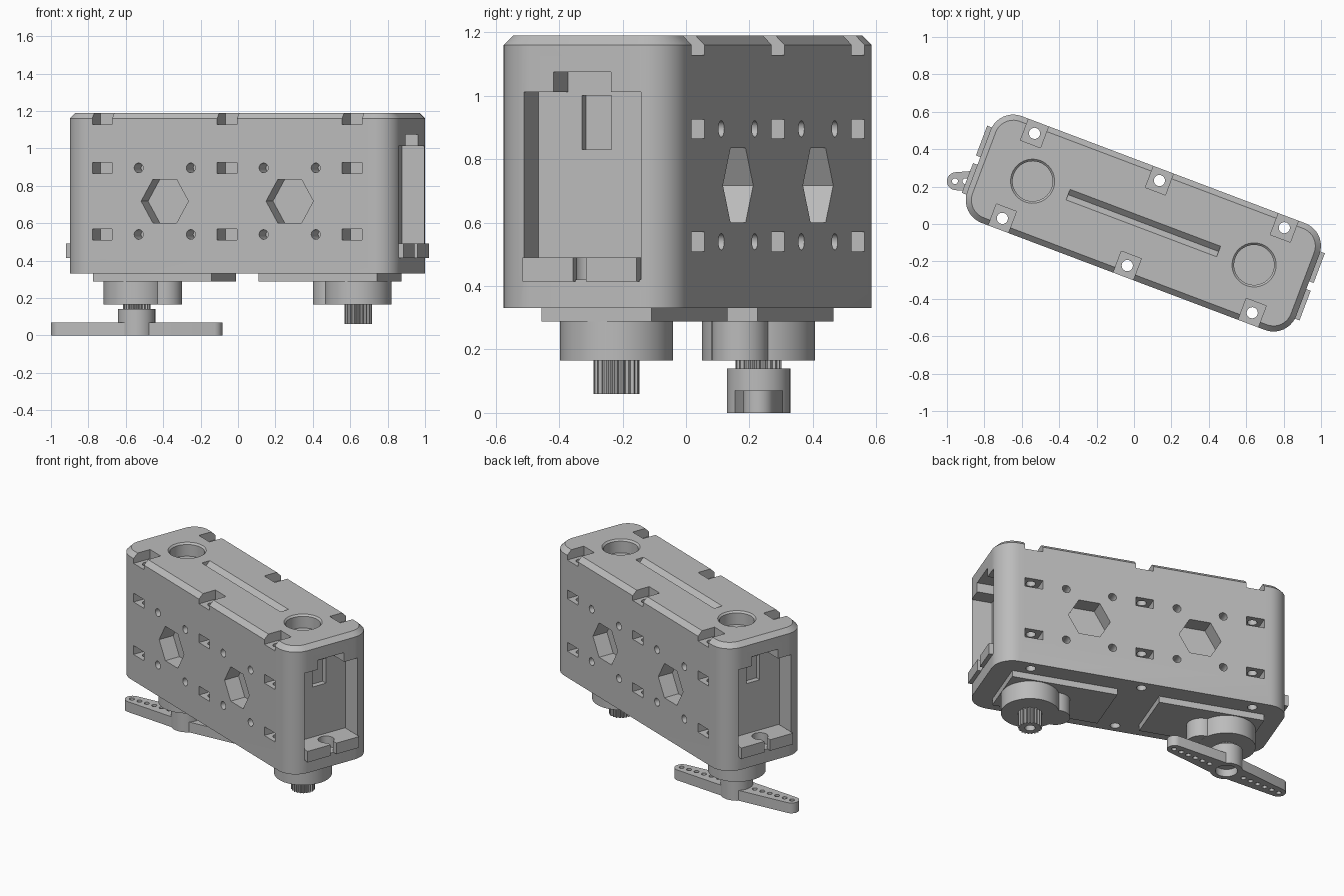
import bpy, bmesh, math
from mathutils import Matrix, Vector

if "Cube" in bpy.data.objects:
    bpy.data.objects.remove(bpy.data.objects["Cube"])

grey = bpy.data.materials.new("light grey")
grey.use_nodes = True
colour = (0.5, 0.5, 0.5, 1)
grey.diffuse_color = colour
grey.node_tree.nodes["Principled BSDF"].inputs["Base Color"].default_value = colour

# The housing frame is turned about z
PLACE = Matrix.Translation((0.05, 0.005, 0)) @ Matrix.Rotation(math.radians(-20.7), 4, 'Z')
BOTTOM, TOP, HALF_L, HALF_W = 0.33, 1.19, 0.94, 0.305
SERVO_W, SERVO_END = 0.197, 0.81
AXIS = 0.633
MID = 0.7175
ENDS = (-1, 1)


def circle(r, n=32, x=0, y=0, turn=0):
    return [(x + r * math.cos(math.tau * i / n + turn),
             y + r * math.sin(math.tau * i / n + turn)) for i in range(n)]


def rounded(hx, hy, r, n=10):
    pts = []
    for k, (sx, sy) in enumerate(((1, 1), (-1, 1), (-1, -1), (1, -1))):
        for i in range(n + 1):
            a = math.pi / 2 * (k + i / n)
            pts.append((sx * (hx - r) + r * math.cos(a), sy * (hy - r) + r * math.sin(a)))
    return pts


def loft(bm, levels, matrix=Matrix()):
    """Closed solid through outlines given as (points, height)."""
    rings = [[bm.verts.new(matrix @ Vector((x, y, z))) for x, y in pts] for pts, z in levels]
    for a, b in zip(rings, rings[1:]):
        for i in range(len(a)):
            j = (i + 1) % len(a)
            bm.faces.new((a[i], a[j], b[j], b[i]))
    bm.faces.new(rings[0][::-1])
    bm.faces.new(rings[-1])


def box(bm, x0, x1, y0, y1, z0, z1):
    x0, x1 = sorted((x0, x1))
    y0, y1 = sorted((y0, y1))
    pts = [(x0, y0), (x1, y0), (x1, y1), (x0, y1)]
    loft(bm, [(pts, z0), (pts, z1)])


def finish(bm, name, matrix=PLACE):
    bmesh.ops.recalc_face_normals(bm, faces=bm.faces)
    mesh = bpy.data.meshes.new(name)
    bm.to_mesh(mesh)
    bm.free()
    mesh.transform(matrix)
    mesh.materials.append(grey)
    ob = bpy.data.objects.new(name, mesh)
    bpy.context.collection.objects.link(ob)
    return ob


def cut(ob, bm, matrix=PLACE):
    """Subtract a temporary solid from an object."""
    cutter = finish(bm, "cutter", matrix)
    cutter.hide_render = True
    mod = ob.modifiers.new("cut", 'BOOLEAN')
    mod.object, mod.operation, mod.solver = cutter, 'DIFFERENCE', 'EXACT'
    bpy.context.view_layer.update()
    mesh = bpy.data.meshes.new_from_object(ob.evaluated_get(bpy.context.evaluated_depsgraph_get()))
    ob.modifiers.clear()
    ob.data = mesh
    bpy.data.objects.remove(cutter)


def smooth(ob):
    bpy.ops.object.select_all(action='DESELECT')
    ob.select_set(True)
    bpy.context.view_layer.objects.active = ob
    bpy.ops.object.shade_smooth_by_angle(angle=math.radians(25))


# Housing: rounded block with a chamfered top rim
bm = bmesh.new()
outline = rounded(HALF_L, HALF_W, 0.13)
loft(bm, [(outline, BOTTOM), (outline, TOP - 0.03),
          (rounded(HALF_L - 0.03, HALF_W - 0.03, 0.10), TOP)])
housing = finish(bm, "housing")

# Bolt notches in the top edge and nut slots in the long sides
bm = bmesh.new()
for s in ENDS:
    for u in (-0.714, 0, 0.714):
        box(bm, u - 0.057, u + 0.057, s * 0.182, s * 0.4, 1.128, 1.3)
        for z in (MID - 0.178, MID + 0.178):
            box(bm, u - 0.057, u + 0.057, s * 0.182, s * 0.4, z - 0.03, z + 0.03)
cut(housing, bm)

# Bolt holes running top to bottom
bm = bmesh.new()
for s in ENDS:
    for u in (-0.714, 0, 0.714):
        hole = circle(0.03, 20, u, s * 0.243)
        loft(bm, [(hole, 0.2), (hole, 1.3)])
cut(housing, bm)

# Hexagon windows and small screw holes in the long sides
bm = bmesh.new()
for s in ENDS:
    side = Matrix.Translation((0, s * 0.2, MID)) @ Matrix.Rotation(-s * math.pi / 2, 4, 'X')
    for u in (-0.357, 0.357):
        hexagon = circle(0.135, 6, u)
        loft(bm, [(hexagon, 0), (hexagon, 0.2)], side)
        for du in (-0.149, 0.149):
            for dz in (-0.178, 0.178):
                hole = circle(0.026, 16, u + du, dz)
                loft(bm, [(hole, 0), (hole, 0.2)], side)
cut(housing, bm)

# Round wells and the V groove in the top
bm = bmesh.new()
for s in ENDS:
    loft(bm, [(circle(0.107, 40, s * AXIS), TOP - 0.09), (circle(0.107, 40, s * AXIS), TOP - 0.011),
              (circle(0.118, 40, s * AXIS), TOP), (circle(0.118, 40, s * AXIS), TOP + 0.1)])
groove = [(0, -0.03), (0.04, 0.01), (-0.04, 0.01)]
loft(bm, [(groove, -0.43), (groove, 0.43)],
     Matrix(((0, 0, 1, 0), (1, 0, 0, 0), (0, 1, 0, TOP), (0, 0, 0, 1))))
cut(housing, bm)

# End openings
bm = bmesh.new()
for s in ENDS:
    box(bm, s * SERVO_END, s * 1.1, -SERVO_W, SERVO_W, 0.42, 1.012)
cut(housing, bm)

# Cable exits: notch above each opening and a shallow slot in the servo end
bm = bmesh.new()
for s in ENDS:
    box(bm, s * SERVO_END, s * 1.1, -0.097, 0.097, 0.95, 1.075)
cut(housing, bm)
bm = bmesh.new()
for s in ENDS:
    box(bm, s * (SERVO_END - 0.036), s * 0.85, -0.05, 0.05, 0.83, 1.0)
cut(housing, bm)
smooth(housing)

for s, end in ((-1, "left"), (1, "right")):
    # Servo mounting tab with an open screw slot
    name = "right" if s < 0 else "left"
    bm = bmesh.new()
    box(bm, s * (SERVO_END - 0.02), s * 0.965, -0.192, 0.192, 0.415, 0.49)
    tab = finish(bm, name + "_mounting_tab")
    for slot in ("hole", "gap"):
        bm = bmesh.new()
        if slot == "hole":
            loft(bm, [(circle(0.05, 24, s * 0.885), 0.3), (circle(0.05, 24, s * 0.885), 0.6)])
        else:
            box(bm, s * 0.885, s * 1.1, -0.022, 0.022, 0.3, 0.6)
        cut(tab, bm)
    smooth(tab)

    # Servo cover plate under the housing
    bm = bmesh.new()
    box(bm, s * 0.135, s * 0.812, -0.185, 0.185, 0.288, BOTTOM + 0.01)
    finish(bm, name + "_cover_plate")

    # Gear bosses
    for part, r, u in (("main_boss", 0.178, AXIS), ("idler_boss", 0.09, 0.47)):
        bm = bmesh.new()
        disc = circle(r, 48, s * u)
        low = 0.165 if part == "main_boss" else 0.1655
        loft(bm, [(disc, low), (disc, 0.3)])
        smooth(finish(bm, name + "_" + part))

    # Toothed output shaft with a screw hole
    bm = bmesh.new()
    teeth = [(s * AXIS + r * math.cos(math.tau * i / 84), r * math.sin(math.tau * i / 84))
             for i in range(84) for r in [0.073 if i % 4 < 2 else 0.064]]
    loft(bm, [(teeth, 0.06), (teeth, 0.17)])
    shaft = finish(bm, name + "_output_shaft")
    bm = bmesh.new()
    loft(bm, [(circle(0.032, 20, s * AXIS), 0), (circle(0.032, 20, s * AXIS), 0.13)])
    cut(shaft, bm)

# Double-ended servo horn along x, with rounded tips
bm = bmesh.new()
hub = PLACE @ Vector((-AXIS, 0, 0))
ARM, TIP = 0.41, 0.048
arm = []
for s in (1, -1):
    arm.append((0, -s * 0.08))
    for i in range(13):
        a = math.radians(-82 + 164 * i / 12)
        arm.append((s * (ARM + TIP * math.cos(a)), s * TIP * math.sin(a)))
loft(bm, [(arm, 0), (arm, 0.07)])
horn = finish(bm, "horn_arm", Matrix.Translation(hub))
bm = bmesh.new()
for s in ENDS:
    for i in range(6):
        hole = circle(0.016, 14, s * (0.415 - 0.056 * i))
        loft(bm, [(hole, -0.1), (hole, 0.2)])
loft(bm, [(circle(0.095), -0.1), (circle(0.095), 0.2)])
cut(horn, bm, Matrix.Translation(hub))
smooth(horn)

# Horn hub with a screw recess underneath
bm = bmesh.new()
loft(bm, [(circle(0.1, 40), 0), (circle(0.1, 40), 0.14)])
horn_hub = finish(bm, "horn_hub", Matrix.Translation(hub))
bm = bmesh.new()
loft(bm, [(circle(0.068), -0.1), (circle(0.068), 0.05)])
cut(horn_hub, bm, Matrix.Translation(hub))
smooth(horn_hub)
